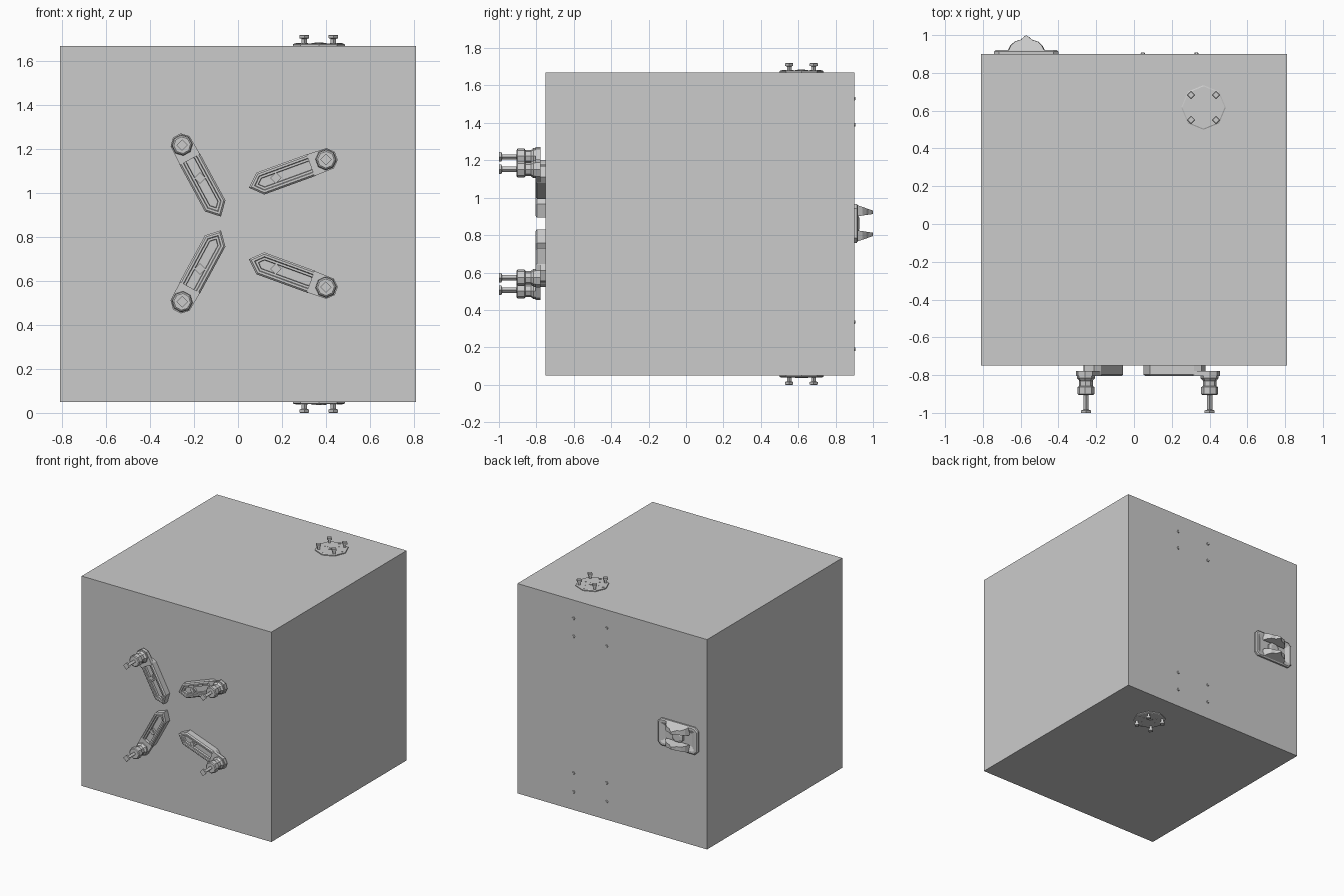
import bpy, bmesh
from math import cos, sin, pi, radians
from mathutils import Matrix, Vector

if "Cube" in bpy.data.objects:
    bpy.data.objects.remove(bpy.data.objects["Cube"])


def make(name, bm, m=Matrix()):
    bmesh.ops.recalc_face_normals(bm, faces=bm.faces)
    me = bpy.data.meshes.new(name)
    bm.to_mesh(me)
    bm.free()
    ob = bpy.data.objects.new(name, me)
    ob.matrix_world = m
    bpy.context.collection.objects.link(ob)
    return ob


def frame(origin, u, w):
    """Local x along u, local z along w (outward)."""
    u, w = Vector(u), Vector(w)
    m = Matrix((u, w.cross(u), w)).transposed().to_4x4()
    m.translation = origin
    return m


def add_loft(bm, loops):
    """Skin equal-length point loops and cap both ends; returns the last cap."""
    rings = [[bm.verts.new(p) for p in lp] for lp in loops]
    n = len(rings[0])
    for a, b in zip(rings, rings[1:]):
        for i in range(n):
            j = (i + 1) % n
            bm.faces.new((a[i], a[j], b[j], b[i]))
    bm.faces.new(rings[0][::-1])
    return bm.faces.new(rings[-1])


def add_turned(bm, cx, cy, prof, n=8, rot=0.0):
    """Stacked n-gon rings given as (radius, height)."""
    add_loft(bm, [[(cx + r * cos(rot + 2 * pi * i / n), cy + r * sin(rot + 2 * pi * i / n), h)
                   for i in range(n)] for r, h in prof])


def step(bm, face, *insets):
    """Successive insets of one face, each (thickness, depth)."""
    for t, d in insets:
        bm.normal_update()
        bmesh.ops.inset_region(bm, faces=[face], thickness=t, use_even_offset=True)
        bmesh.ops.translate(bm, verts=face.verts[:], vec=(0, 0, d))


def box(name, lo, hi):
    bm = bmesh.new()
    add_loft(bm, [[(lo[0], lo[1], z), (hi[0], lo[1], z), (hi[0], hi[1], z), (lo[0], hi[1], z)]
                  for z in (lo[2], hi[2])])
    return make(name, bm)


# Main body
box("main_body", (-.81, -.75, .05), (.81, .90, 1.67))


# Slotted adjustable arm: t = pivot to tip, k = pivot to stud
def arm(name, x, z, angle, t, k):
    a = radians(angle)
    m = frame((x, -.75, z), (cos(a), 0, sin(a)), (0, -1, 0))
    bm = bmesh.new()
    e = k - .035
    outline = [(-t, 0), (-t + .055, -.053), (e - .035, -.053), (e, -.03), (e, .03),
               (e - .035, .053), (-t + .055, .053)]
    top = add_loft(bm, [[(u, v, w) for u, v in outline] for w in (0, .047)])
    step(bm, top, (.008, .008), (.010, 0), (.003, -.008), (.010, 0), (.002, -.014))
    make(name + "_slotted_bar", bm, m)

    bm = bmesh.new()
    plate = [(e - .04, -.052), (k + .02, -.049), (k + .05, -.02), (k + .05, .02),
             (k + .02, .049), (e - .04, .052)]
    add_loft(bm, [[(u, v, w) for u, v in plate] for w in (.028, .055)])
    add_turned(bm, k, 0, [(.048, .05), (.048, .066), (.036, .08), (.036, .108),
                          (.045, .114), (.045, .15), (.038, .155)], 8, pi / 8)
    make(name + "_socket", bm, m)

    bm = bmesh.new()
    add_turned(bm, k, 0, [(.014, .15), (.014, .233), (.026, .237), (.026, .25)], 4, -a)
    make(name + "_stud", bm, m)
    bm = bmesh.new()
    add_turned(bm, 0, 0, [(.026, .02), (.026, .048), (.014, .048), (.014, .053)], 4, -a)
    make(name + "_pivot_bolt", bm, m)


for side, s in (("upper", 1), ("lower", -1)):
    arm(side + "_left_arm", -.173, .862 + s * .207, s * 118.5, .20, .17)
    arm(side + "_right_arm", .172, .862 + s * .207, s * 20, .13, .243)


# Octagonal plates with four studs, above and below
def hub(name, z, up):
    m = frame((.368, .617, z), (1, 0, 0), (0, 0, up))
    bm = bmesh.new()
    add_turned(bm, 0, 0, [(.118, 0), (.118, .007), (.112, .010)], 8, 0)
    add_turned(bm, 0, 0, [(.034, .008), (.034, .013), (.020, .013), (.020, .015)], 4)
    for i in range(4):
        q = i * pi / 2
        add_turned(bm, .094 * cos(q), .094 * sin(q), [(.013, .008), (.013, .012)], 4)
    for i in (0, 1, 3, 4):
        q = i * pi / 3 
        add_turned(bm, .056 * cos(q), .056 * sin(q), [(.006, .008), (.006, .012)], 6)
    make(name, bm, m)
    bm = bmesh.new()
    for sx in (-1, 1):
        for sy in (-1, 1):
            add_turned(bm, sx * .066, sy * .066, [(.012, .008), (.012, .032), (.022, .035),
                                                  (.022, .048), (.018, .05)], 4)
    make(name + "_studs", bm, m)


hub("top_plate", 1.67, 1)
hub("bottom_plate", .05, -1)

# Recessed back latch: dished flange and two opposed grip fins
m = frame((-.57, .90, .863), (-1, 0, 0), (0, 1, 0))


def plate_loop(hx, hy, c, w):
    q = [(hx, hy - c), (hx - c, hy)]
    q += [(-x, y) for x, y in q[::-1]]
    q += [(-x, -y) for x, y in q]
    return [(x, y, w) for x, y in q]


bm = bmesh.new()
face = add_loft(bm, [plate_loop(.17, .104, .025, 0), plate_loop(.17, .104, .025, .013),
                     plate_loop(.162, .096, .022, .02)])
step(bm, face, (.016, 0), (.03, -.014))
make("latch_flange", bm, m)
half = [(.10, .015), (.085, .045), (.062, .066), (.03, .076), (.014, .09)]
prof = half + [(0, .10)] + [(-x, w) for x, w in half[::-1]]
bm = bmesh.new()
for s in (1, -1):
    add_loft(bm, [[(x, s * (.035 + .15 * w), w) for x, w in prof],
                  [(x * .96, s * (.103 - .35 * w), w) for x, w in prof]])
make("latch_grip_fins", bm, m)
bm = bmesh.new()
add_turned(bm, 0, 0, [(.05, .004), (.05, .02), (.03, .028)], 8, pi / 8)
make("latch_centre", bm, m)

# Small bolts on the back wall
m = frame((0, .90, 0), (-1, 0, 0), (0, 1, 0))
bm = bmesh.new()
for x in (.047, .33):
    for z in (.19, .335, 1.39, 1.53):
        add_turned(bm, -x, z, [(.012, 0), (.009, .007)], 6)
make("back_bolts", bm, m)
